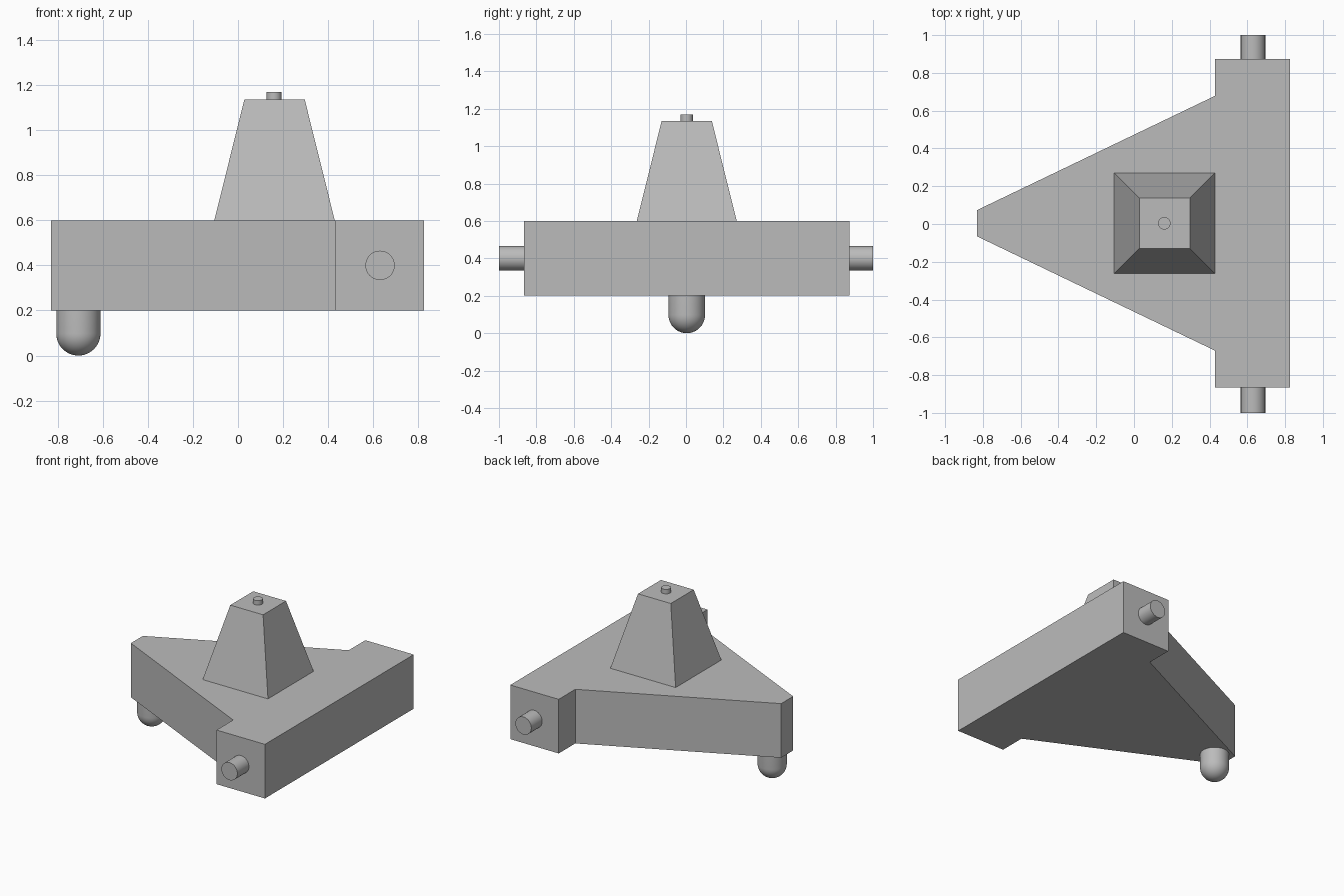
import bpy, bmesh, math
from mathutils import Matrix, Vector

cube = bpy.data.objects.get("Cube")
if cube:
    bpy.data.objects.remove(cube, do_unlink=True)

grey = bpy.data.materials.new("plain grey")
grey.use_nodes = True
colour = (0.5, 0.5, 0.5, 1)
grey.diffuse_color = colour
grey.node_tree.nodes["Principled BSDF"].inputs["Base Color"].default_value = colour


def finish(name, bm, smooth=False):
    bmesh.ops.recalc_face_normals(bm, faces=bm.faces)
    mesh = bpy.data.meshes.new(name)
    bm.to_mesh(mesh)
    bm.free()
    mesh.materials.append(grey)
    obj = bpy.data.objects.new(name, mesh)
    bpy.context.collection.objects.link(obj)
    if smooth:
        bpy.ops.object.select_all(action="DESELECT")
        obj.select_set(True)
        bpy.context.view_layer.objects.active = obj
        bpy.ops.object.shade_smooth_by_angle(angle=math.radians(30))
    return obj


def rod(name, radius, start, end, sides=48):
    start, end = Vector(start), Vector(end)
    axis = end - start
    turn = axis.to_track_quat("Z", "Y").to_matrix().to_4x4()
    bm = bmesh.new()
    bmesh.ops.create_cone(bm, cap_ends=True, segments=sides, radius1=radius,
                          radius2=radius, depth=axis.length,
                          matrix=Matrix.Translation((start + end) / 2) @ turn)
    return finish(name, bm, True)


MID = 0.004  # y of the body's centre line

# Wedge body with a wide rear crossbar, extruded from its outline
half = [(-0.83, 0.07), (0.43, 0.675), (0.43, 0.869), (0.826, 0.869)]
outline = half + [(x, -y) for x, y in reversed(half)]
bm = bmesh.new()
base = bm.faces.new([bm.verts.new((x, y + MID, 0.2)) for x, y in outline])
top = bmesh.ops.extrude_face_region(bm, geom=[base])["geom"]
bmesh.ops.translate(bm, vec=(0, 0, 0.4),
                    verts=[v for v in top if isinstance(v, bmesh.types.BMVert)])
finish("body", bm)

# Tapered square tower
bm = bmesh.new()
bmesh.ops.create_cone(bm, cap_ends=True, segments=4, radius1=0.267 * math.sqrt(2),
                      radius2=0.134 * math.sqrt(2), depth=0.535,
                      matrix=Matrix.Translation((0.162, MID, 0.8675))
                      @ Matrix.Rotation(math.pi / 4, 4, "Z"))
finish("tower", bm)

# Peg on the tower
rod("tower_peg", 0.033, (0.16, MID, 1.13), (0.16, MID, 1.168))

# Axle stubs on both ends of the crossbar
for name, side in (("left_axle", -1), ("right_axle", 1)):
    rod(name, 0.065, (0.63, side * 0.86, 0.4), (0.63, side, 0.4))

# Round-ended foot under the tip, turned from a profile
radius = 0.098
bm = bmesh.new()
profile = [(radius * math.sin(i * math.pi / 24), radius * (1 - math.cos(i * math.pi / 24)))
           for i in range(13)] + [(radius, 0.202), (0, 0.202)]
points = [bm.verts.new((r, 0, z)) for r, z in profile]
edges = [bm.edges.new(pair) for pair in zip(points, points[1:])]
bmesh.ops.spin(bm, geom=points + edges, cent=(0, 0, 0), axis=(0, 0, 1),
               angle=math.tau, steps=48, use_duplicate=False)
bmesh.ops.remove_doubles(bm, verts=bm.verts, dist=0.0001)
foot = finish("foot", bm, True)
foot.location = (-0.708, MID, 0)
